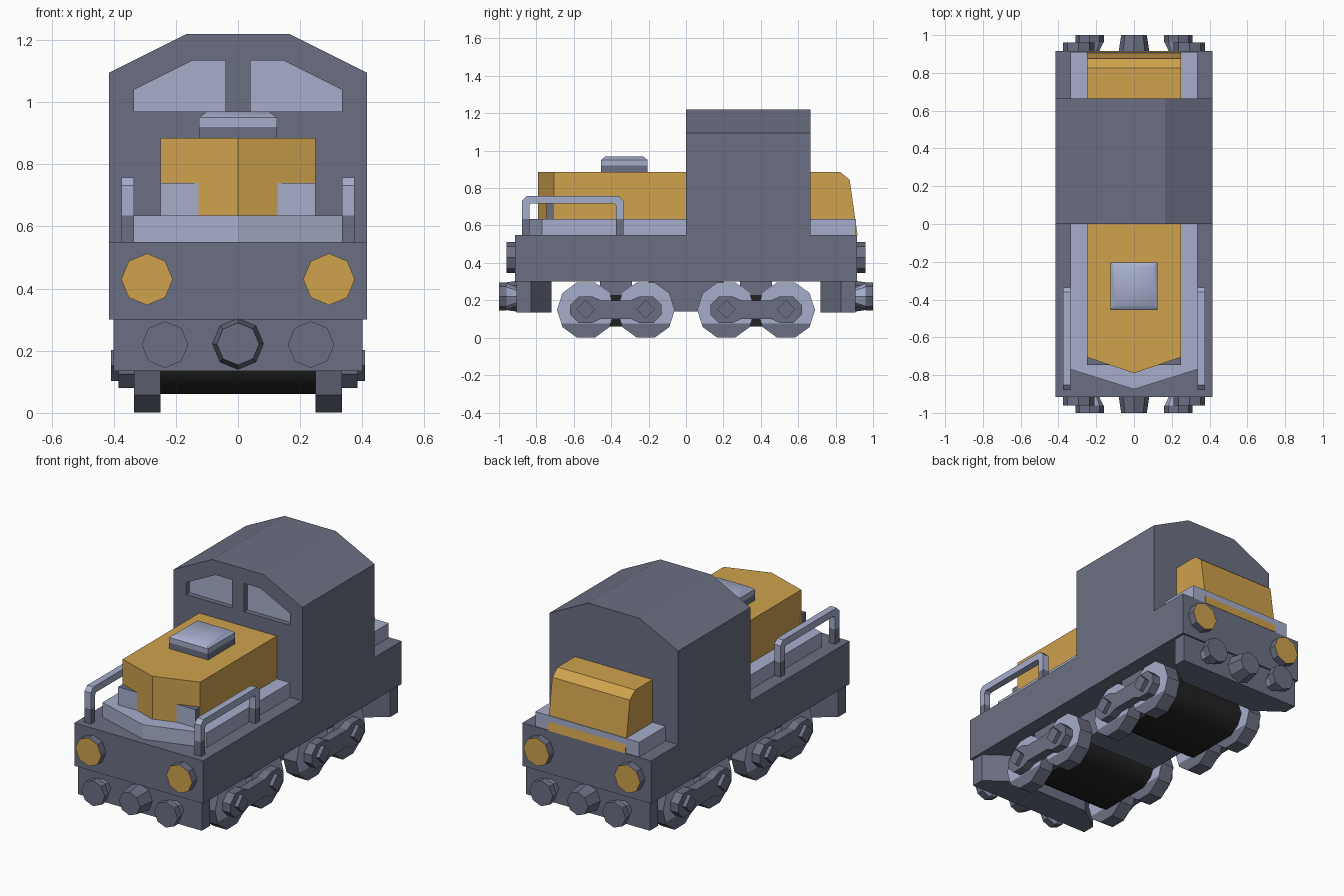
import bpy, bmesh, math

if "Cube" in bpy.data.objects:
    bpy.data.objects.remove(bpy.data.objects["Cube"], do_unlink=True)


def material(name, rgb):
    m = bpy.data.materials.new(name)
    m.use_nodes = True
    m.diffuse_color = (*rgb, 1)
    m.node_tree.nodes["Principled BSDF"].inputs["Base Color"].default_value = (*rgb, 1)
    return m


SLATE = material("slate grey", (0.147, 0.159, 0.225))
PALE = material("pale blue grey", (0.38, 0.42, 0.60))
YELLOW = material("warm yellow", (0.62, 0.36, 0.075))
BLACK = material("black", (0.016, 0.016, 0.017))

PLACE = {"x": lambda p, d: (d, p[0], p[1]),
         "y": lambda p, d: (p[0], d, p[1]),
         "z": lambda p, d: (p[0], p[1], d)}


def loft(name, axis, rings, *mats, rule=None):
    """Join equal-sized (outline, depth) rings along an axis and cap both ends."""
    bm = bmesh.new()
    loops = [[bm.verts.new(PLACE[axis](p, d)) for p in pts] for pts, d in rings]
    n = len(loops[0])
    for a, b in zip(loops, loops[1:]):
        for i in range(n):
            bm.faces.new((a[i], a[(i + 1) % n], b[(i + 1) % n], b[i]))
    bm.faces.new(loops[0])
    bm.faces.new(loops[-1])
    bmesh.ops.recalc_face_normals(bm, faces=bm.faces)
    me = bpy.data.meshes.new(name)
    bm.to_mesh(me)
    bm.free()
    for m in mats:
        me.materials.append(m)
    ob = bpy.data.objects.new(name, me)
    bpy.context.collection.objects.link(ob)
    paint(ob, rule)
    return ob


def paint(ob, rule):
    if rule:
        for f in ob.data.polygons:
            f.material_index = int(rule(f))


def prism(name, axis, pts, a, b, *mats, rule=None):
    return loft(name, axis, [(pts, a), (pts, b)], *mats, rule=rule)


def rect(u0, u1, v0, v1):
    return [(u0, v0), (u1, v0), (u1, v1), (u0, v1)]


def box(name, x0, x1, y0, y1, z0, z1, *mats, rule=None):
    return prism(name, "z", rect(x0, x1, y0, y1), z0, z1, *mats, rule=rule)


def ngon(u, v, r, n):
    return [(u + r * math.cos(math.tau * i / n), v + r * math.sin(math.tau * i / n))
            for i in range(n)]


def mirrored(half):
    """Complete an outline listed on its +u side."""
    return half + [(-u, v) for u, v in reversed(half) if u]


def smooth(ob, degrees):
    bpy.ops.object.select_all(action="DESELECT")
    ob.select_set(True)
    bpy.context.view_layer.objects.active = ob
    bpy.ops.object.shade_smooth_by_angle(angle=math.radians(degrees))


# Chassis and cab
box("chassis", -0.415, 0.415, -0.915, 0.915, 0.30, 0.55, SLATE)
cab = prism("cab", "y", mirrored([(0.415, 0.55), (0.415, 1.095), (0.165, 1.22)]),
            0, 0.665, SLATE, PALE)

# Recessed front windows
for s in (-1, 1):
    pane = [(0.04, 0.97), (0.335, 0.97), (0.335, 1.04), (0.145, 1.135), (0.04, 1.135)]
    cutter = prism("window_cutter", "y", [(s * u, v) for u, v in pane], -0.1, 0.03, SLATE)
    cutter.hide_render = True
    mod = cab.modifiers.new("window", "BOOLEAN")
    mod.operation = "DIFFERENCE"
    mod.object = cutter
    bpy.context.view_layer.objects.active = cab
    bpy.ops.object.modifier_apply(modifier=mod.name)
    bpy.data.objects.remove(cutter, do_unlink=True)
paint(cab, lambda f: f.normal.y < -0.9 and 0.01 < f.center.y < 0.1)

# Footplates and hoods
prism("front_footplate", "z", mirrored([(0.335, 0), (0.335, -0.77), (0, -0.875)]),
      0.55, 0.635, PALE)
box("rear_footplate", -0.335, 0.335, 0.665, 0.91, 0.55, 0.635, PALE)
prism("front_hood", "z", mirrored([(0.25, 0), (0.25, -0.705), (0, -0.79)]),
      0.635, 0.885, YELLOW)
prism("rear_hood", "x", [(0.665, 0.55), (0.917, 0.55), (0.875, 0.845),
                         (0.825, 0.885), (0.665, 0.885)], -0.25, 0.25, YELLOW)

# Roof vent on the front hood
box("vent_base", -0.125, 0.125, -0.455, -0.205, 0.885, 0.92, SLATE)
vent = loft("vent_cap", "z", [(rect(-0.125, 0.125, -0.455, -0.205), 0.92),
                              (rect(-0.125, 0.125, -0.455, -0.205), 0.95),
                              (rect(-0.10, 0.10, -0.43, -0.23), 0.97)], PALE)
smooth(vent, 50)

for s, side in ((1, "left"), (-1, "right")):
    # Step blocks beside the hood nose
    x0, x1 = sorted((s * 0.125, s * 0.25))
    box(side + "_step", x0, x1, -0.747, -0.69, 0.635, 0.74, SLATE, PALE,
        rule=lambda f: f.normal.y < -0.9)

    # Handrails with darker feet
    x0, x1 = sorted((s * 0.335, s * 0.375))
    rail = []
    for inset, mid in ((0, 0.025), (0.04, 0.01)):
        y0, y1, top = -0.878 + inset, -0.335 - inset, 0.757 - inset
        arch = [(y0, 0.635), (y0, top - mid), (y0 + mid, top),
                (y1 - mid, top), (y1, top - mid), (y1, 0.635)]
        rail += arch if inset == 0 else arch[::-1]
    prism(side + "_handrail", "x", rail, x0, x1, PALE)
    for y in (-0.878, -0.375):
        box(side + "_handrail_foot", x0, x1, y, y + 0.04, 0.55, 0.635, SLATE)

for e, end in ((-1, "front"), (1, "rear")):
    # Skirt tapering inwards under the chassis
    prism(end + "_skirt", "z", mirrored([(0.40, e * 0.905), (0.40, e * 0.83),
                                         (0.25, e * 0.72)]), 0.135, 0.30, SLATE)
    # Coupler
    loft(end + "_coupler", "y", [(ngon(0, 0.222, 0.083, 8), e * 0.90),
                                 (ngon(0, 0.222, 0.068, 8), e * 1.0)], SLATE)
    for s, side in ((1, "left"), (-1, "right")):
        name = end + "_" + side
        # Headlights
        prism(name + "_headlight", "y", ngon(s * 0.293, 0.43, 0.083, 8),
              e * 0.91, e * 0.96, SLATE, YELLOW,
              rule=lambda f: f.normal.y * e > 0.9)
        # Buffers
        loft(name + "_buffer_neck", "y", [(ngon(s * 0.235, 0.22, 0.045, 8), e * 0.90),
                                          (ngon(s * 0.235, 0.22, 0.072, 8), e * 0.96)], PALE)
        prism(name + "_buffer", "y", ngon(s * 0.235, 0.22, 0.075, 8),
              e * 0.96, e * 1.0, SLATE)

# Bogies
box("centre_tank", -0.25, 0.25, -0.2, 0.2, 0.14, 0.30, SLATE)
for c, end in ((-0.375, "front"), (0.375, "rear")):
    drum = prism(end + "_axle_housing", "x",
                 [(c + u, v) for u, v in mirrored([(0.16, 0.06), (0.22, 0.10), (0.25, 0.16),
                                                  (0.22, 0.24), (0.16, 0.28)])],
                 -0.25, 0.25, BLACK)
    smooth(drum, 60)
    box(end + "_bogie_block", -0.33, 0.33, c - 0.085, c + 0.085, 0.225, 0.30, SLATE)
    for s, side in ((1, "left"), (-1, "right")):
        name = end + "_" + side
        # Side frame: two round ends joined by a bar
        frame = mirrored([(0.08, 0.10), (0.125, 0.08), (0.20, 0.08), (0.245, 0.125),
                          (0.245, 0.175), (0.20, 0.22), (0.125, 0.22), (0.08, 0.20)])
        prism(name + "_side_frame", "x", [(c + u, v) for u, v in frame],
              s * 0.33, s * 0.385, SLATE)
        for y in (c - 0.16, c + 0.16):
            # Wheels: pale upper disc, dark lower disc and tread
            wheel = prism(name + "_wheel", "x", ngon(y, 0.148, 0.155, 10),
                          s * 0.25, s * 0.335, SLATE, PALE)
            bm = bmesh.new()
            bm.from_mesh(wheel.data)
            bmesh.ops.bisect_plane(bm, geom=bm.verts[:] + bm.edges[:] + bm.faces[:],
                                   plane_co=(0, 0, 0.075), plane_no=(0, 0, 1))
            bm.to_mesh(wheel.data)
            bm.free()
            paint(wheel, lambda f: abs(f.normal.x) > 0.9 and f.center.z > 0.075)
            prism(name + "_axle_cap", "x", ngon(y, 0.152, 0.05, 4),
                  s * 0.38, s * 0.408, SLATE)
